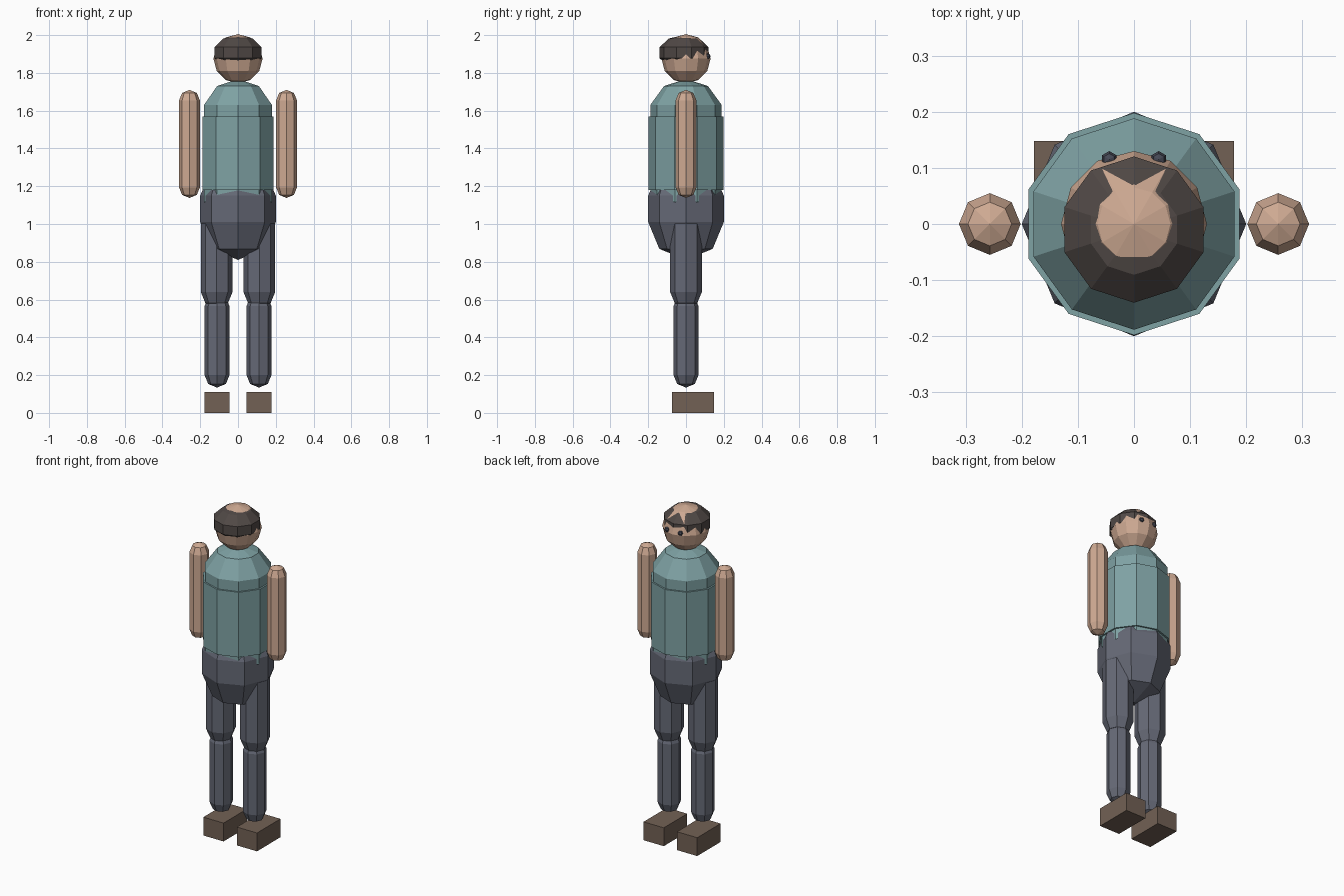
import bpy, bmesh
from math import sin, cos, pi
from mathutils import Matrix

if "Cube" in bpy.data.objects:
    bpy.data.objects.remove(bpy.data.objects["Cube"])


def material(name, rgb):
    m = bpy.data.materials.new(name)
    m.diffuse_color = (*rgb, 1)
    m.use_nodes = True
    m.node_tree.nodes["Principled BSDF"].inputs["Base Color"].default_value = m.diffuse_color
    return m


SKIN = material("skin", (0.62, 0.40, 0.29))
SHIRT = material("shirt_cloth", (0.21, 0.36, 0.37))
TROUSERS = material("trouser_cloth", (0.13, 0.14, 0.18))
SHOE = material("shoe_leather", (0.17, 0.12, 0.09))
HAIR = material("dark_hair", (0.08, 0.065, 0.06))
EYE = material("eye_dark", (0.06, 0.065, 0.09))


def finish(bm, name, mat):
    bmesh.ops.recalc_face_normals(bm, faces=bm.faces)
    mesh = bpy.data.meshes.new(name)
    bm.to_mesh(mesh)
    bm.free()
    mesh.materials.append(mat)
    ob = bpy.data.objects.new(name, mesh)
    bpy.context.collection.objects.link(ob)
    return ob


def lathe(bm, profile, sides, x, y):
    """Closed faceted solid from (radius, z) points, one corner on the y axis."""
    rings = []
    for r, z in profile:
        if r < 1e-5:
            rings.append([bm.verts.new((x, y, z))])
        else:
            rings.append([bm.verts.new((x + r * cos(pi / 2 + 2 * pi * i / sides),
                                        y + r * sin(pi / 2 + 2 * pi * i / sides), z))
                          for i in range(sides)])
    for a, b in zip(rings, rings[1:]):
        for i in range(sides):
            j = (i + 1) % sides
            quad = [a[i % len(a)], a[j % len(a)], b[j % len(b)], b[i % len(b)]]
            bm.faces.new(list(dict.fromkeys(quad)))
    for ring in (rings[0], rings[-1]):
        if len(ring) > 1:
            bm.faces.new(ring)


def ball_profile(r, z, rings, rz=None):
    rz = rz or r
    return [(r * sin(pi * k / rings), z - rz * cos(pi * k / rings)) for k in range(rings + 1)]


def ball(name, mat, r, loc, sides, rings, rz=None):
    bm = bmesh.new()
    lathe(bm, ball_profile(r, loc[2], rings, rz), sides, loc[0], loc[1])
    return finish(bm, name, mat)


def capsule(name, mat, r, x, z0, z1):
    """Eight-sided rod with faceted round ends."""
    low, high = ball_profile(r, z0, 4), ball_profile(r, z1, 4)
    bm = bmesh.new()
    lathe(bm, low[:3] + high[2:], 8, x, 0)
    return finish(bm, name, mat)


# Torso: ten-sided drum with a coarse ball at each end
bm = bmesh.new()
lathe(bm, [(0.198, 1.18), (0.198, 1.57)], 10, 0, 0)
for z in (1.18, 1.57):
    lathe(bm, ball_profile(0.198, z, 5), 10, 0, 0)
finish(bm, "torso", SHIRT)

# Hips
capsule("hips", TROUSERS, 0.2, 0, 1.01, 1.15)

# Head and hair cap
ball("head", SKIN, 0.13, (0, 0, 1.875), 12, 6)
ball("hair", HAIR, 0.137, (0, -0.01, 1.907), 10, 5, 0.093)

# Paired parts
for side, s in (("left", -1), ("right", 1)):
    capsule(f"{side}_arm", SKIN, 0.055, s * 0.257, 1.193, 1.655)
    capsule(f"{side}_thigh", TROUSERS, 0.084, s * 0.113, 0.64, 1.0)
    capsule(f"{side}_shin", TROUSERS, 0.066, s * 0.111, 0.20, 0.565)
    ball(f"{side}_eye", EYE, 0.015, (s * 0.044, 0.115, 1.888), 6, 4)
    bm = bmesh.new()
    bmesh.ops.create_cube(bm, size=1, matrix=Matrix.Translation((s * 0.111, 0.037, 0.055))
                          @ Matrix.Diagonal((0.134, 0.222, 0.11, 1)))
    finish(bm, f"{side}_shoe", SHOE)
